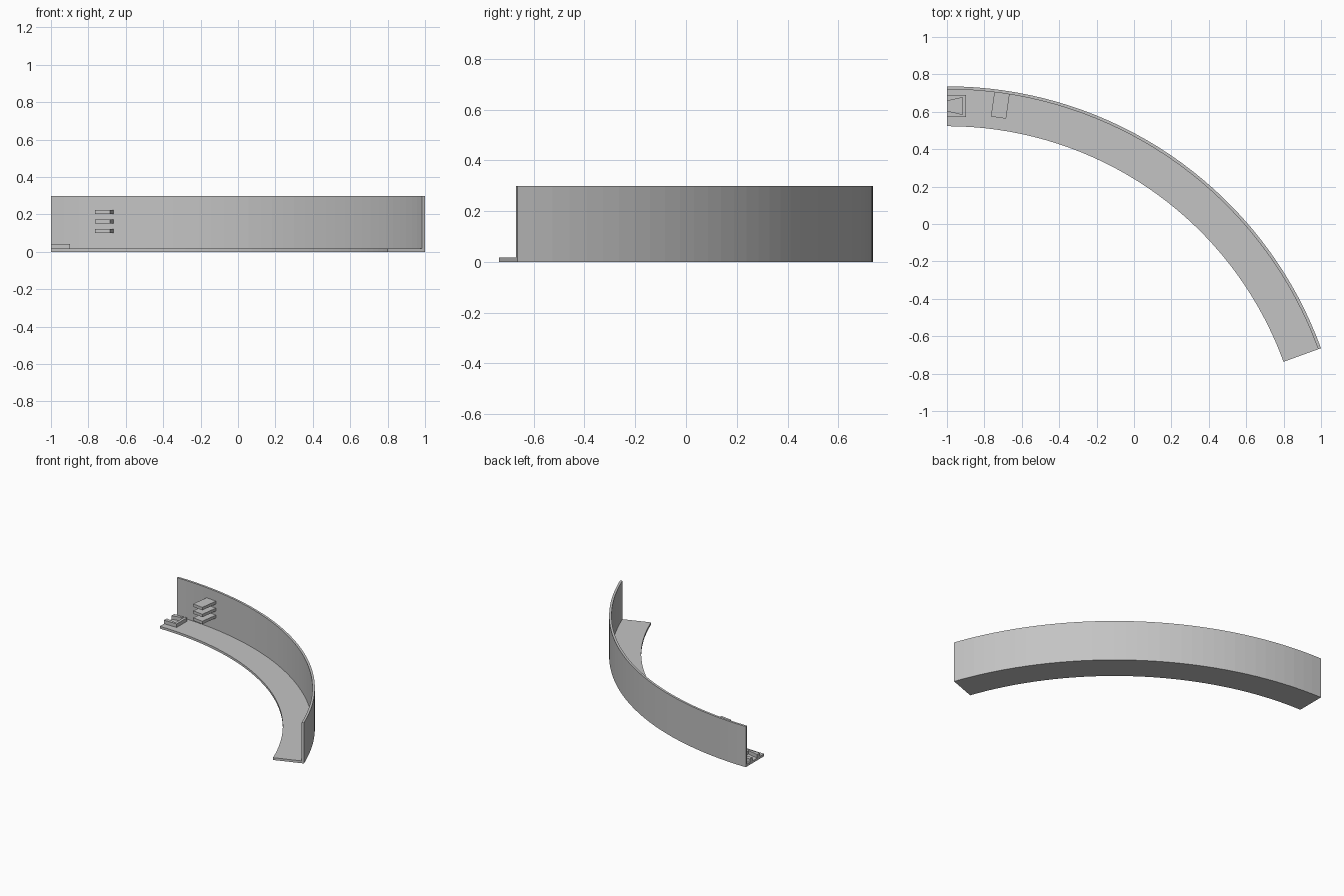
import bpy
import bmesh
import math
from mathutils import Matrix

if "Cube" in bpy.data.objects:
    bpy.data.objects.remove(bpy.data.objects["Cube"])

CX, CY = -1.0, -1.392            # centre of the arc
R_OUT, R_IN = 2.128, 1.915
WALL, FLOOR, HEIGHT = 0.016, 0.017, 0.298
SWEEP = math.radians(70)
SEGMENTS = 35

grey = bpy.data.materials.new("plain_grey")
grey.use_nodes = True
colour = (0.55, 0.55, 0.55, 1)
grey.diffuse_color = colour
grey.node_tree.nodes["Principled BSDF"].inputs["Base Color"].default_value = colour


def finish(bm, name):
    bmesh.ops.recalc_face_normals(bm, faces=bm.faces)
    mesh = bpy.data.meshes.new(name)
    bm.to_mesh(mesh)
    bm.free()
    mesh.materials.append(grey)
    obj = bpy.data.objects.new(name, mesh)
    bpy.context.collection.objects.link(obj)
    return obj


def prism(name, outline, z0, z1):
    """Extrude a flat outline upward."""
    bm = bmesh.new()
    face = bm.faces.new([bm.verts.new((x, y, z0)) for x, y in outline])
    top = bmesh.ops.extrude_face_region(bm, geom=[face])["geom"]
    verts = [v for v in top if isinstance(v, bmesh.types.BMVert)]
    bmesh.ops.translate(bm, verts=verts, vec=(0, 0, z1 - z0))
    return finish(bm, name)


# Curved floor and wall: an L profile swept around the arc
profile = [(R_IN, 0), (R_OUT, 0), (R_OUT, HEIGHT), (R_OUT - WALL, HEIGHT),
           (R_OUT - WALL, FLOOR), (R_IN, FLOOR)]
bm = bmesh.new()
rings = []
for i in range(SEGMENTS + 1):
    a = SWEEP * i / SEGMENTS
    rings.append([bm.verts.new((CX + r * math.sin(a), CY + r * math.cos(a), z))
                  for r, z in profile])
for a, b in zip(rings, rings[1:]):
    for k in range(len(profile)):
        n = (k + 1) % len(profile)
        bm.faces.new((a[k], a[n], b[n], b[k]))
bm.faces.new(rings[0])
bm.faces.new(rings[-1])
finish(bm, "curved_wall_and_floor")

# Three stacked shelves reaching out from the wall
angle = math.radians(8)
r0, r1 = 1.98, R_OUT - WALL / 2
for i in range(3):
    bm = bmesh.new()
    bmesh.ops.create_cube(bm, size=1)
    place = (Matrix.Translation((CX, CY, 0.112 + 0.051 * i))
             @ Matrix.Rotation(-angle, 4, 'Z')
             @ Matrix.Translation((0, (r0 + r1) / 2, 0))
             @ Matrix.Diagonal((0.082, r1 - r0, 0.0213, 1)))
    bmesh.ops.transform(bm, matrix=place, verts=bm.verts)
    finish(bm, "wall_shelf_%d" % (i + 1))

# Connector block with a dovetail slot open at the end
mid = 0.631
half, mouth, pocket = 0.059, 0.026, 0.045
left, back, right = -1.0, -0.917, -0.897
outline = [(left, mid - half), (right, mid - half), (right, mid + half),
           (left, mid + half), (left, mid + mouth), (back, mid + pocket),
           (back, mid - pocket), (left, mid - mouth)]
prism("dovetail_socket", outline, FLOOR - 0.004, 0.043)
